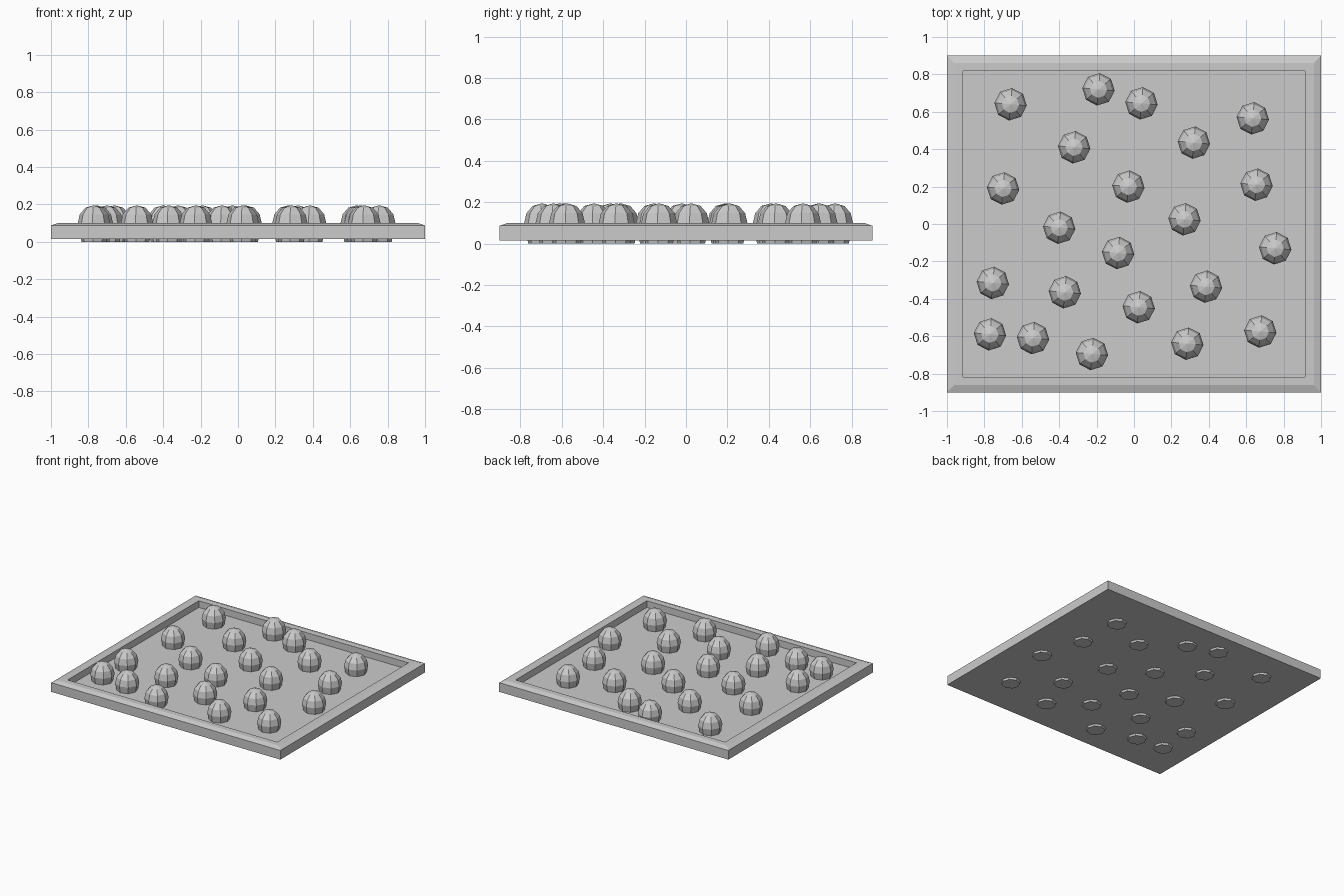
import bpy, bmesh, math

if "Cube" in bpy.data.objects:
    bpy.data.objects.remove(bpy.data.objects["Cube"])


def finish(name, bm):
    bmesh.ops.recalc_face_normals(bm, faces=bm.faces)
    mesh = bpy.data.meshes.new(name)
    bm.to_mesh(mesh)
    bm.free()
    obj = bpy.data.objects.new(name, mesh)
    bpy.context.collection.objects.link(obj)
    return obj


def bridge(bm, a, b):
    n = len(a)
    for i in range(n):
        j = (i + 1) % n
        bm.faces.new((a[i], a[j], b[j], b[i]))


# Tray: rectangular loops from underside, over the bevelled rim, to the floor
bm = bmesh.new()
loops = []
for x, y, z in [(1, .9, .015), (1, .9, .087), (.962, .862, .1),
                (.915, .818, .1), (.915, .818, .047)]:
    loops.append([bm.verts.new((sx * x, sy * y, z))
                  for sx, sy in [(-1, -1), (1, -1), (1, 1), (-1, 1)]])
for a, b in zip(loops, loops[1:]):
    bridge(bm, a, b)
bm.faces.new(loops[0])
bm.faces.new(loops[-1])
finish("tray", bm)

# Stud: eight-sided tapered peg with a faceted dome, poking through the tray
SIDES = 8
TURN = math.radians(-5)
bm = bmesh.new()
rings = []
for r, z in [(.067, 0), (.087, .1), (.076, .147), (.046, .182)]:
    rings.append([bm.verts.new((r * math.cos(TURN + math.tau * i / SIDES),
                                r * math.sin(TURN + math.tau * i / SIDES), z))
                  for i in range(SIDES)])
for a, b in zip(rings, rings[1:]):
    bridge(bm, a, b)
tip = bm.verts.new((0, 0, .195))
for i in range(SIDES):
    bm.faces.new((rings[-1][i], rings[-1][(i + 1) % SIDES], tip))
bm.faces.new(rings[0])
stud = finish("stud", bm)

# Scattered studs share one mesh
spots = [(-.66, .64), (-.19, .72), (.04, .645), (.635, .565), (-.32, .41),
         (.32, .435), (-.70, .19), (-.03, .20), (.655, .21), (-.40, -.02),
         (.27, .025), (-.085, -.155), (.755, -.13), (-.755, -.315),
         (-.37, -.365), (.385, -.335), (.025, -.445), (-.77, -.59),
         (-.54, -.61), (-.225, -.695), (.285, -.64), (.675, -.575)]
for k, (x, y) in enumerate(spots):
    obj = stud if k == 0 else stud.copy()
    if k:
        obj.name = f"stud_{k + 1}"
        bpy.context.collection.objects.link(obj)
    obj.location = (x, y, 0)
